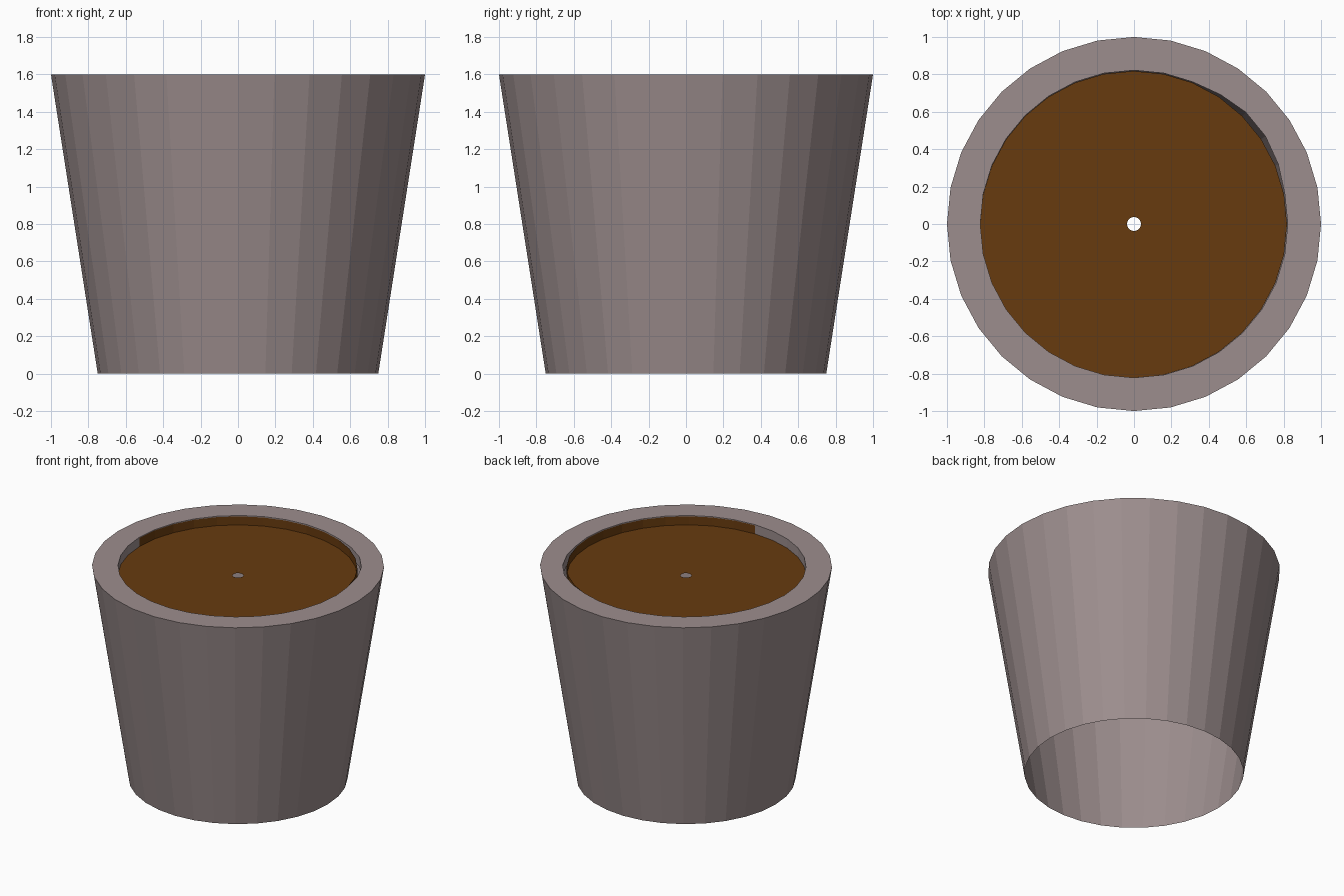
import bpy, bmesh, math

if "Cube" in bpy.data.objects:
    bpy.data.objects.remove(bpy.data.objects["Cube"])

SIDES = 32

def material(name, rgb):
    m = bpy.data.materials.new(name)
    m.diffuse_color = (*rgb, 1)
    m.use_nodes = True
    m.node_tree.nodes["Principled BSDF"].inputs["Base Color"].default_value = m.diffuse_color
    return m

def ring(bm, radius, z, bulge=None):
    """Ring of vertices; bulge maps a vertex index to its own radius."""
    out = []
    for i in range(SIDES):
        r = (bulge or {}).get(i, radius)
        a = 2 * math.pi * i / SIDES
        out.append(bm.verts.new((r * math.cos(a), r * math.sin(a), z)))
    return out

def lathe(name, profile, mat):
    """Skin successive rings of (radius, z, bulge)."""
    bm = bmesh.new()
    rings = [ring(bm, *p) for p in profile]
    for a, b in zip(rings, rings[1:]):
        for i in range(SIDES):
            j = (i + 1) % SIDES
            bm.faces.new((a[i], a[j], b[j], b[i]))
    me = bpy.data.meshes.new(name)
    bm.to_mesh(me)
    bm.free()
    me.materials.append(mat)
    ob = bpy.data.objects.new(name, me)
    bpy.context.collection.objects.link(ob)
    return ob

clay = material("grey clay", (0.335, 0.27, 0.27))
earth = material("brown soil", (0.136, 0.043, 0.0045))

# Pot: open-bottomed tapered wall, flat rim, short inner wall slightly dented on one side
dent = {2: 0.835, 3: 0.845, 4: 0.845, 5: 0.832}
lathe("pot", [(0.75, 0, None), (1.0, 1.6, None),
              (0.822, 1.6, dent), (0.822, 1.525, dent)], clay)

# Soil: shallow dish with a thin lip and a small centre hole, a hair off-centre
soil = lathe("soil", [(0.82, 1.594, None), (0.82, 1.53, None),
                      (0.037, 1.53, None)], earth)
soil.data.flip_normals()
for v in soil.data.vertices:
    if v.co.xy.length > 0.5:
        v.co.x -= 0.002
        v.co.y -= 0.002
# make the dish face up and inward
if soil.data.polygons[SIDES].normal.z < 0:
    soil.data.flip_normals()
